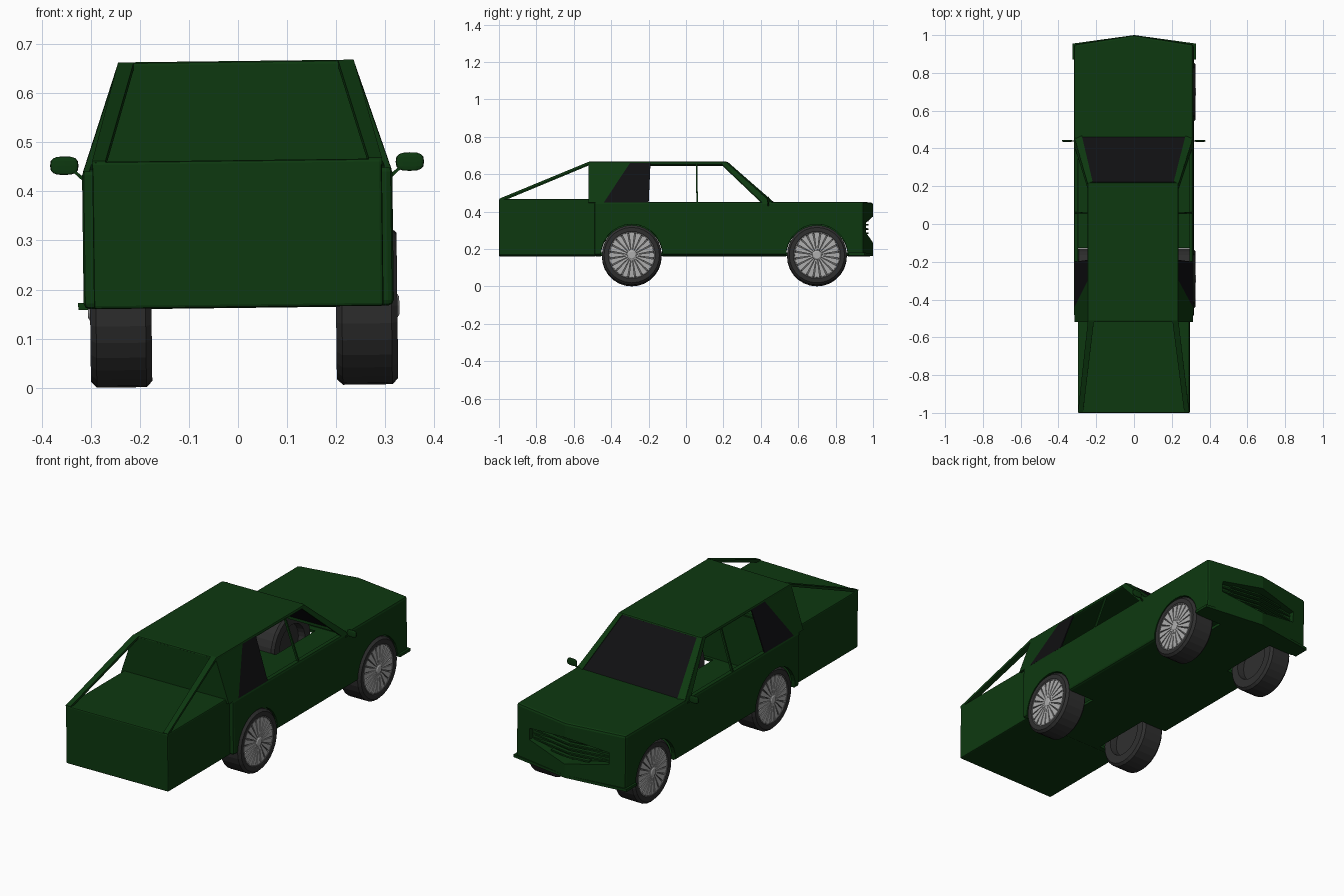
import bpy, bmesh, math
from mathutils import Vector, Matrix

if "Cube" in bpy.data.objects:
    bpy.data.objects.remove(bpy.data.objects["Cube"], do_unlink=True)


def material(name, r, g, b):
    m = bpy.data.materials.new(name)
    m.use_nodes = True
    m.diffuse_color = (r, g, b, 1)
    m.node_tree.nodes["Principled BSDF"].inputs["Base Color"].default_value = (r, g, b, 1)
    return m


GREEN = material("dark green paint", 0.004, 0.040, 0.005)
GLASS = material("black glass", 0.005, 0.005, 0.006)
RUBBER = material("tyre rubber", 0.028, 0.028, 0.028)
SILVER = material("silver alloy", 0.42, 0.42, 0.42)
SHADE = material("grey rim", 0.12, 0.12, 0.12)
parts = []


def finish(name, bm, mat):
    bmesh.ops.recalc_face_normals(bm, faces=bm.faces)
    me = bpy.data.meshes.new(name)
    bm.to_mesh(me)
    bm.free()
    me.materials.append(mat)
    ob = bpy.data.objects.new(name, me)
    bpy.context.collection.objects.link(ob)
    parts.append(ob)
    return ob


def slabs(name, loops, vec, mat=GREEN):
    """Extrude each flat loop of points along vec."""
    bm = bmesh.new()
    for loop in loops:
        a = [bm.verts.new(p) for p in loop]
        b = [bm.verts.new(Vector(p) + Vector(vec)) for p in loop]
        bm.faces.new(a)
        bm.faces.new(b)
        for i in range(len(a)):
            j = (i + 1) % len(a)
            bm.faces.new((a[i], a[j], b[j], b[i]))
    return finish(name, bm, mat)


def plan(name, pts, lo, hi, mat=GREEN):
    return slabs(name, [[(x, y, lo) for x, y in pts]], (0, 0, hi - lo), mat)


def box(name, x, y0, y1, z0, z1, mat=GREEN):
    return plan(name, [(-x, y0), (x, y0), (x, y1), (-x, y1)], z0, z1, mat)


def lathe(name, profile, centre, side, mat, steps=28):
    """Spin (depth, radius) points about the axle; depth runs inwards."""
    bm = bmesh.new()
    cx, cy, cz = centre
    vs = [bm.verts.new((cx - side * d, cy, cz + r)) for d, r in profile]
    es = [bm.edges.new(p) for p in zip(vs, vs[1:])]
    bmesh.ops.spin(bm, geom=vs + es, cent=centre, axis=(1, 0, 0),
                   angle=math.tau, steps=steps, use_merge=False)
    bmesh.ops.remove_doubles(bm, verts=bm.verts, dist=1e-5)
    return finish(name, bm, mat)


def bevel(ob, width):
    m = ob.modifiers.new("bevel", 'BEVEL')
    m.width, m.segments, m.limit_method = width, 2, 'ANGLE'


def bake(ob, cutters=()):
    for c in cutters:
        m = ob.modifiers.new("cut", 'BOOLEAN')
        m.operation, m.solver, m.object = 'DIFFERENCE', 'EXACT', c
        c.hide_render = True
    bpy.context.view_layer.update()
    me = bpy.data.meshes.new_from_object(
        ob.evaluated_get(bpy.context.evaluated_depsgraph_get()))
    ob.modifiers.clear()
    ob.data = me


# Lower body with pointed nose, hollow cabin, wheel arches and grille recess
WHEELS = [(s, y) for s in (-1, 1) for y in (-0.29, 0.70)]
AXLE, SHIFT = 0.165, 0.010
body = plan("lower_body", [(-0.316, -0.49), (0.316, -0.49), (0.316, 0.95),
                           (0, 1.0), (-0.316, 0.95)], 0.165, 0.45)
bevel(body, 0.012)
cutters = [box("cavity_cutter", 0.295, -0.47, 0.90, 0.18, 0.435),
           box("opening_cutter", 0.295, -0.47, 0.45, 0.40, 0.60)]
for s, y in WHEELS:
    cutters.append(lathe("arch_cutter", [(0, 0), (0, 0.165), (0.25, 0.165), (0.25, 0)],
                         (s * 0.41, y, AXLE), s, GREEN))
grille = [(-0.23, 0.285), (0, 0.235), (0.23, 0.285), (0.23, 0.345), (0, 0.375), (-0.23, 0.345)]
cutters.append(slabs("grille_cutter", [[(x, 0.935, z) for x, z in grille]], (0, 0.2, 0)))
bake(body, cutters)
for c in cutters:
    parts.remove(c)
    bpy.data.objects.remove(c, do_unlink=True)

# Grille slats, bent along the nose and shorter towards top and bottom
for z, w in ((0.262, 0.11), (0.285, 0.22), (0.308, 0.23), (0.331, 0.23), (0.352, 0.16)):
    e = 0.975 - 0.16 * w
    plan("grille_slat", [(-w, e), (0, 0.975), (w, e), (w, e - 0.02),
                         (0, 0.955), (-w, e - 0.02)], z - 0.004, z + 0.004)

# Chin lip below the nose
lip = plan("chin_lip", [(-0.327, 0.87), (0.327, 0.87), (0.327, 0.955),
                        (0, 1.0), (-0.327, 0.955)], 0.164, 0.178)

# Rear luggage box
rear = box("rear_box", 0.295, -1.0, -0.48, 0.165, 0.465)
bevel(rear, 0.006)
bake(rear)

# Roof
roof = box("roof", 0.241, -0.52, 0.22, 0.648, 0.667)
bevel(roof, 0.008)
bake(roof)


def side_x(z):
    return 0.315 - (z - 0.44) * 0.075 / 0.22


def side_panel(name, pts, mat=GREEN, t=0.012):
    for s in (-1, 1):
        slabs(name, [[(s * side_x(z), y, z) for y, z in pts]], (-s * t, 0, 0), mat)


# Cabin sides: rear pillar, quarter glass, thin door pillars and front pillar
TOP = 0.658
side_panel("rear_pillar", [(-0.52, 0.445), (-0.44, 0.445), (-0.30, TOP), (-0.52, TOP)])
side_panel("quarter_glass", [(-0.44, 0.445), (-0.20, 0.445), (-0.19, TOP), (-0.30, TOP)],
           GLASS, 0.006)
side_panel("door_pillar", [(0.056, 0.44), (0.064, 0.44), (0.060, TOP), (0.052, TOP)])
side_panel("front_pillar_side", [(0.415, 0.44), (0.465, 0.44), (0.22, TOP), (0.185, TOP)])
for s in (-1, 1):
    slabs("front_pillar", [[(s * 0.215, 0.225, 0.663), (s * 0.241, 0.215, 0.663),
                            (s * 0.314, 0.455, 0.445), (s * 0.275, 0.470, 0.448)]],
          (0, -0.012, -0.012))

# Windscreen and the upright wall behind the cabin
slabs("windscreen", [[(-0.222, 0.222, 0.66), (0.222, 0.222, 0.66),
                      (0.283, 0.466, 0.446), (-0.283, 0.466, 0.446)]],
      (0, -0.005, -0.006), GLASS)
slabs("cabin_rear_wall", [[(-0.238, -0.52, 0.66), (0.238, -0.52, 0.66),
                           (0.305, -0.52, 0.46), (-0.305, -0.52, 0.46)]], (0, 0.012, 0))

# Sloping struts from roof to tail, and door mirrors on stalks
for s in (-1, 1):
    slabs("rear_strut", [[(s * 0.208, -0.515, 0.667), (s * 0.240, -0.515, 0.667),
                          (s * 0.295, -0.998, 0.467), (s * 0.268, -0.998, 0.467)]],
          (0, 0, -0.014))
    bm = bmesh.new()
    bmesh.ops.create_uvsphere(bm, u_segments=16, v_segments=8, radius=1)
    for v in bm.verts:
        v.co = [math.copysign(abs(c) ** 0.7, c) for c in v.co]
    bmesh.ops.transform(bm, verts=bm.verts, matrix=Matrix.Translation((s * 0.352, 0.44, 0.458))
                        @ Matrix.Diagonal((0.029, 0.006, 0.019, 1)))
    finish("door_mirror", bm, GREEN)
    slabs("mirror_stalk", [[(s * 0.305, 0.437, 0.428), (s * 0.335, 0.437, 0.452),
                            (s * 0.335, 0.437, 0.445), (s * 0.31, 0.437, 0.422)]], (0, 0.006, 0))

# Wheels: tyre, dished rim, radial spokes and hub
SPOKES = 20
for s, y in WHEELS:
    c = Vector((s * 0.313 + SHIFT, y, AXLE))
    lathe("tyre", [(0.004, 0.122), (0, 0.128), (0, 0.148), (0.012, 0.160), (0.113, 0.160),
                   (0.125, 0.148), (0.125, 0.105), (0.09, 0.10), (0.09, 0)], c, s, RUBBER)
    lathe("rim", [(0.002, 0.127), (0.001, 0.119), (0.016, 0.117), (0.016, 0)], c, s, SHADE)
    loops = []
    for i in range(SPOKES):
        a = math.tau * i / SPOKES
        loops.append([c + Vector((-s * d, r * math.cos(a + t), r * math.sin(a + t)))
                      for d, r, t in ((0.001, 0.018, -0.14), (0.004, 0.122, -0.125),
                                      (0.004, 0.122, 0.125), (0.001, 0.018, 0.14))])
    slabs("spokes", loops, (-s * 0.008, 0, 0), SILVER)
    lathe("hub", [(-0.004, 0), (-0.004, 0.018), (0, 0.024), (0.016, 0.024)], c, s, SILVER, 16)

# Slight roll of the whole car on its springs
roll = Matrix.Translation((0, 0, 0.3)) @ Matrix.Rotation(-0.012, 4, 'Y') @ Matrix.Translation((0, 0, -0.3))
for ob in parts:
    ob.data.transform(roll)
low = min(v.co.z for ob in parts for v in ob.data.vertices)
for ob in parts:
    ob.data.transform(Matrix.Translation((0, 0, -low)))
